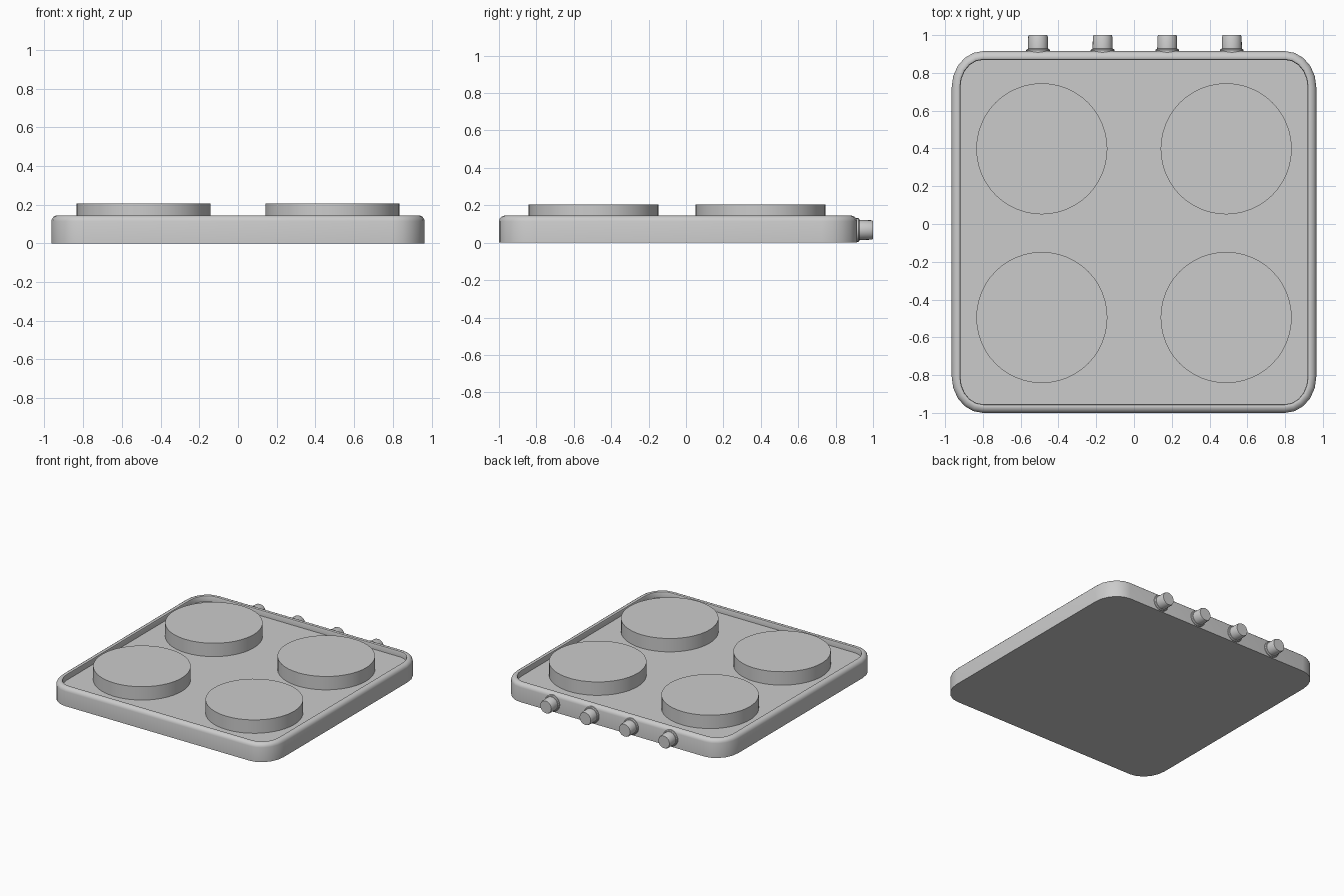
import bpy, bmesh, math
from mathutils import Matrix

if "Cube" in bpy.data.objects:
    bpy.data.objects.remove(bpy.data.objects["Cube"])


def loft(name, rings, matrix=Matrix.Identity(4)):
    """Skin a stack of equal-length rings and cap both ends."""
    bm = bmesh.new()
    loops = [[bm.verts.new(matrix @ Matrix.Translation(p).to_translation()) for p in r] for r in rings]
    n = len(loops[0])
    for a, b in zip(loops, loops[1:]):
        for i in range(n):
            j = (i + 1) % n
            bm.faces.new((a[i], a[j], b[j], b[i]))
    bm.faces.new(loops[0][::-1])
    bm.faces.new(loops[-1])
    bmesh.ops.recalc_face_normals(bm, faces=bm.faces)
    mesh = bpy.data.meshes.new(name)
    bm.to_mesh(mesh)
    bm.free()
    ob = bpy.data.objects.new(name, mesh)
    bpy.context.collection.objects.link(ob)
    bpy.ops.object.select_all(action='DESELECT')
    ob.select_set(True)
    bpy.context.view_layer.objects.active = ob
    bpy.ops.object.shade_smooth_by_angle(angle=math.radians(35))
    return ob


def rounded_rect(inset, z, seg=5):
    """Rounded rectangle outline, centred on the body."""
    hx, hy, rx, ry, cy = 0.965, 0.9575, 0.165, 0.19, -0.0425
    pts = []
    for k, (sx, sy) in enumerate(((1, 1), (-1, 1), (-1, -1), (1, -1))):
        for i in range(seg + 1):
            a = math.pi / 2 * (k + i / seg)
            pts.append((sx * (hx - rx) + (rx - inset) * math.cos(a),
                        cy + sy * (hy - ry) + (ry - inset) * math.sin(a), z))
    return pts


def circle(r, z, n=48):
    return [(r * math.cos(2 * math.pi * i / n), r * math.sin(2 * math.pi * i / n), z)
            for i in range(n)]


# Body: outer wall, rounded rim, recessed cooking surface
profile = [(0, 0), (0, 0.115), (0.004, 0.128), (0.013, 0.138), (0.025, 0.144),
           (0.036, 0.145), (0.043, 0.142), (0.046, 0.134), (0.046, 0.10)]
loft("hob_body", [rounded_rect(i, z) for i, z in profile])

# Four hotplates
for row, y in (("front", -0.495), ("back", 0.398)):
    for side, x in (("left", -0.488), ("right", 0.488)):
        loft(f"{row}_{side}_hotplate", [circle(0.347, 0.095), circle(0.347, 0.205)],
             Matrix.Translation((x, y, 0)))

# Four control knobs on the back edge, each with a collar
knob = [(0.063, -0.01), (0.063, 0.006), (0.058, 0.012), (0.053, 0.013),
        (0.052, 0.076), (0.048, 0.085)]
for k in range(4):
    place = (Matrix.Translation((0.005 + (k - 1.5) * 0.342, 0.915, 0.068))
             @ Matrix.Rotation(-math.pi / 2, 4, 'X'))
    loft(f"control_knob_{k + 1}", [circle(r, d, 24) for r, d in knob], place)
